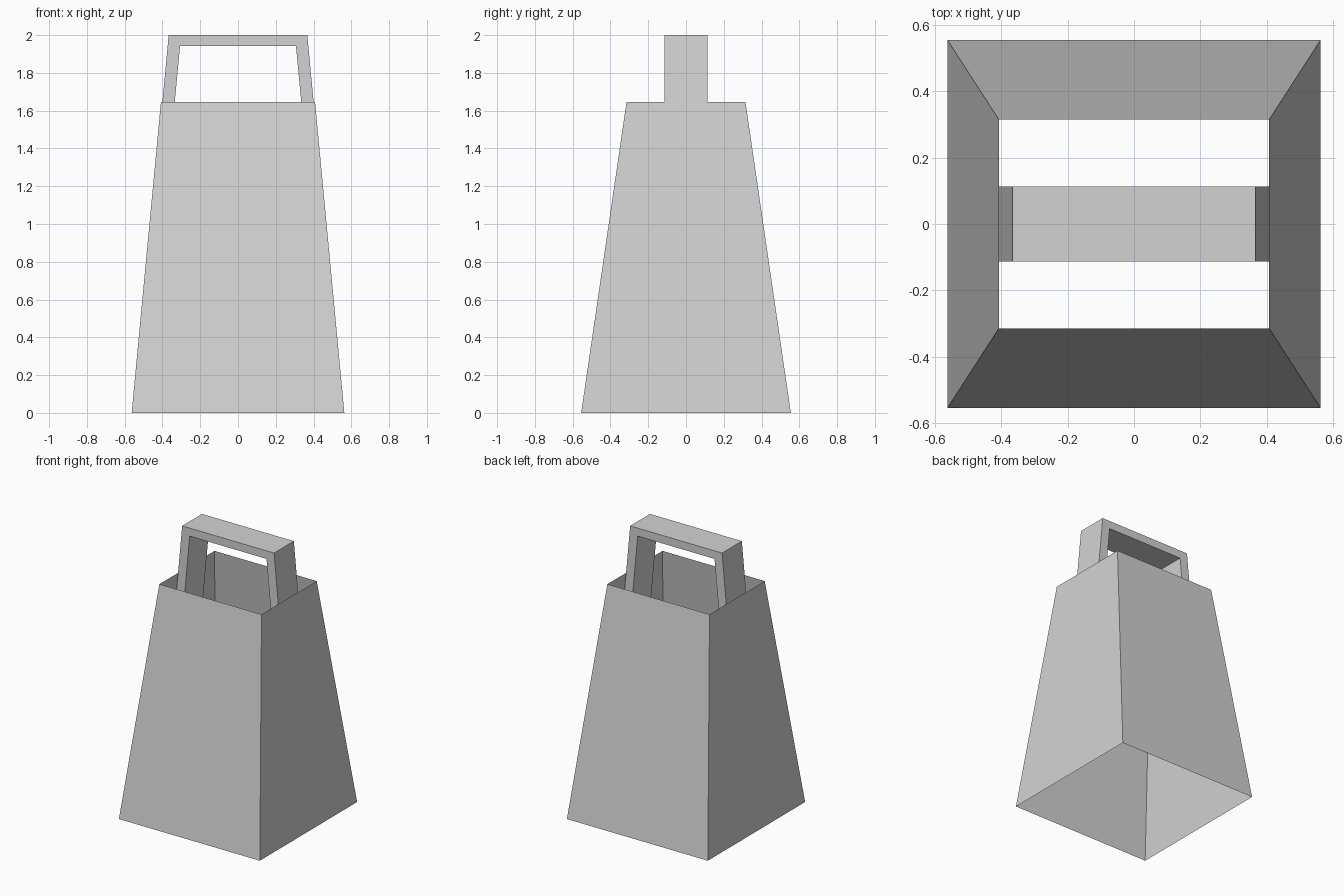
import bpy
import bmesh

cube = bpy.data.objects.get("Cube")
if cube:
    bpy.data.objects.remove(cube, do_unlink=True)

RIM_Z = 1.645
SLOPE = 0.094      # sideways flare of the body, shared by the handle legs
LEG_END = 1.38     # legs run down inside the open body

grey = bpy.data.materials.new("plain grey")
grey.use_nodes = True
grey.diffuse_color = (0.65, 0.65, 0.65, 1)
grey.node_tree.nodes["Principled BSDF"].inputs["Base Color"].default_value = (0.65, 0.65, 0.65, 1)


def finish(bm, name):
    """Turn a bmesh into a flat-shaded object."""
    bmesh.ops.recalc_face_normals(bm, faces=bm.faces)
    mesh = bpy.data.meshes.new(name)
    bm.to_mesh(mesh)
    bm.free()
    mesh.materials.append(grey)
    obj = bpy.data.objects.new(name, mesh)
    bpy.context.collection.objects.link(obj)
    return obj


def rectangle(bm, half_x, half_y, z):
    corners = ((-1, -1), (1, -1), (1, 1), (-1, 1))
    return [bm.verts.new((sx * half_x, sy * half_y, z)) for sx, sy in corners]


# Tapered body: four thin walls, open above and below
bm = bmesh.new()
low = rectangle(bm, 0.563, 0.555, 0)
high = rectangle(bm, 0.408, 0.315, RIM_Z)
for i in range(4):
    j = (i + 1) % 4
    bm.faces.new((low[i], low[j], high[j], high[i]))
finish(bm, "bell_body")


def arch(half_top, top_z):
    """Points along one side of the handle, foot to foot."""
    foot = half_top + SLOPE * (top_z - LEG_END)
    return [(-foot, LEG_END), (-half_top, top_z), (half_top, top_z), (foot, LEG_END)]


# Handle: a flat strap bent into an arch, then given its depth
bm = bmesh.new()
HALF_DEPTH = 0.113
outer, inner = [
    [bm.verts.new((x, -HALF_DEPTH, z)) for x, z in arch(*size)]
    for size in ((0.367, 2.0), (0.307, 1.942))
]
front = [
    bm.faces.new((outer[i], outer[i + 1], inner[i + 1], inner[i]))
    for i in range(3)
]
result = bmesh.ops.extrude_face_region(bm, geom=front, use_keep_orig=True)
moved = [v for v in result["geom"] if isinstance(v, bmesh.types.BMVert)]
bmesh.ops.translate(bm, verts=moved, vec=(0, 2 * HALF_DEPTH, 0))
finish(bm, "handle")
